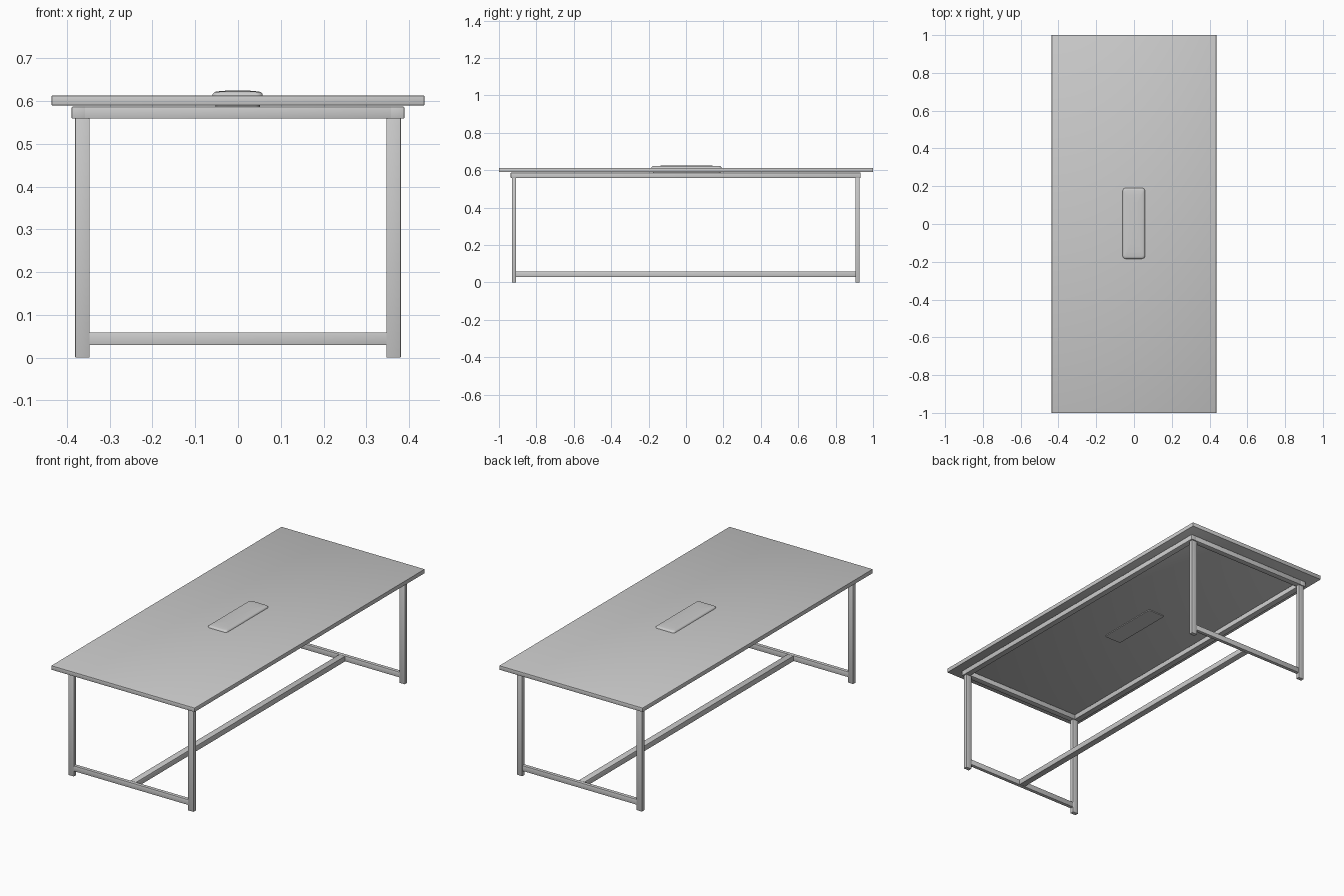
import bpy, bmesh, math

if "Cube" in bpy.data.objects:
    bpy.data.objects.remove(bpy.data.objects["Cube"])


def box(name, x0, x1, y0, y1, z0, z1, bevel=0.002):
    bm = bmesh.new()
    bmesh.ops.create_cube(bm, size=1)
    for v in bm.verts:
        v.co = ((x0 + x1) / 2 + v.co.x * (x1 - x0),
                (y0 + y1) / 2 + v.co.y * (y1 - y0),
                (z0 + z1) / 2 + v.co.z * (z1 - z0))
    bmesh.ops.bevel(bm, geom=bm.edges[:], offset=bevel, segments=2,
                    profile=0.5, affect='EDGES')
    return finish(name, bm)


def finish(name, bm):
    bmesh.ops.recalc_face_normals(bm, faces=bm.faces[:])
    me = bpy.data.meshes.new(name)
    bm.to_mesh(me)
    bm.free()
    ob = bpy.data.objects.new(name, me)
    bpy.context.collection.objects.link(ob)
    bpy.context.view_layer.objects.active = ob
    bpy.ops.object.select_all(action='DESELECT')
    ob.select_set(True)
    bpy.ops.object.shade_smooth_by_angle(angle=math.radians(35))
    return ob


def rounded_loft(name, levels, cx, cy, n=6):
    """Stack rounded rectangles (half x, half y, corner radius, z)."""
    bm = bmesh.new()
    rings = []
    for hx, hy, r, z in levels:
        ring = []
        for q, (sx, sy) in enumerate([(1, 1), (-1, 1), (-1, -1), (1, -1)]):
            for i in range(n + 1):
                a = math.pi / 2 * (q + i / n)
                ring.append(bm.verts.new((cx + sx * (hx - r) + r * math.cos(a),
                                          cy + sy * (hy - r) + r * math.sin(a), z)))
        rings.append(ring)
    for a, b in zip(rings, rings[1:]):
        for i in range(len(a)):
            j = (i + 1) % len(a)
            bm.faces.new((a[i], a[j], b[j], b[i]))
    bm.faces.new(rings[0][::-1])
    bm.faces.new(rings[-1])
    return finish(name, bm)


# Tabletop
box("tabletop", -0.436, 0.436, -1, 1, 0.590, 0.613)

# Upper frame rails, legs and low end bars
for s, side in ((-1, "left"), (1, "right")):
    xs = sorted((s * 0.389, s * 0.356))
    box(f"{side}_top_rail", *xs, -0.937, 0.933, 0.559, 0.587)
for s, end in ((-1, "front"), (1, "back")):
    c = s * 0.918 - 0.002
    ys = (-0.937, -0.905) if s < 0 else (0.901, 0.933)
    box(f"{end}_top_rail", -0.389, 0.389, *ys, 0.559, 0.587)
    for t, side in ((-1, "left"), (1, "right")):
        xs = sorted((t * 0.381, t * 0.347))
        box(f"{end}_{side}_leg", *xs, c - 0.011, c + 0.011, 0, 0.562)
    box(f"{end}_low_bar", -0.350, 0.350, c - 0.010, c + 0.010, 0.029, 0.059)

# Long central stretcher
box("stretcher", -0.018, 0.018, -0.91, 0.906, 0.029, 0.059)

# Domed cable hatch passing through the tabletop
rounded_loft("cable_hatch", [
    (0.052, 0.180, 0.012, 0.586),
    (0.053, 0.181, 0.012, 0.611),
    (0.059, 0.187, 0.015, 0.613),
    (0.058, 0.186, 0.015, 0.617),
    (0.054, 0.182, 0.014, 0.621),
    (0.049, 0.175, 0.012, 0.6225),
    (0.038, 0.150, 0.010, 0.6235),
    (0.020, 0.115, 0.008, 0.6250),
], -0.001, 0.003)
